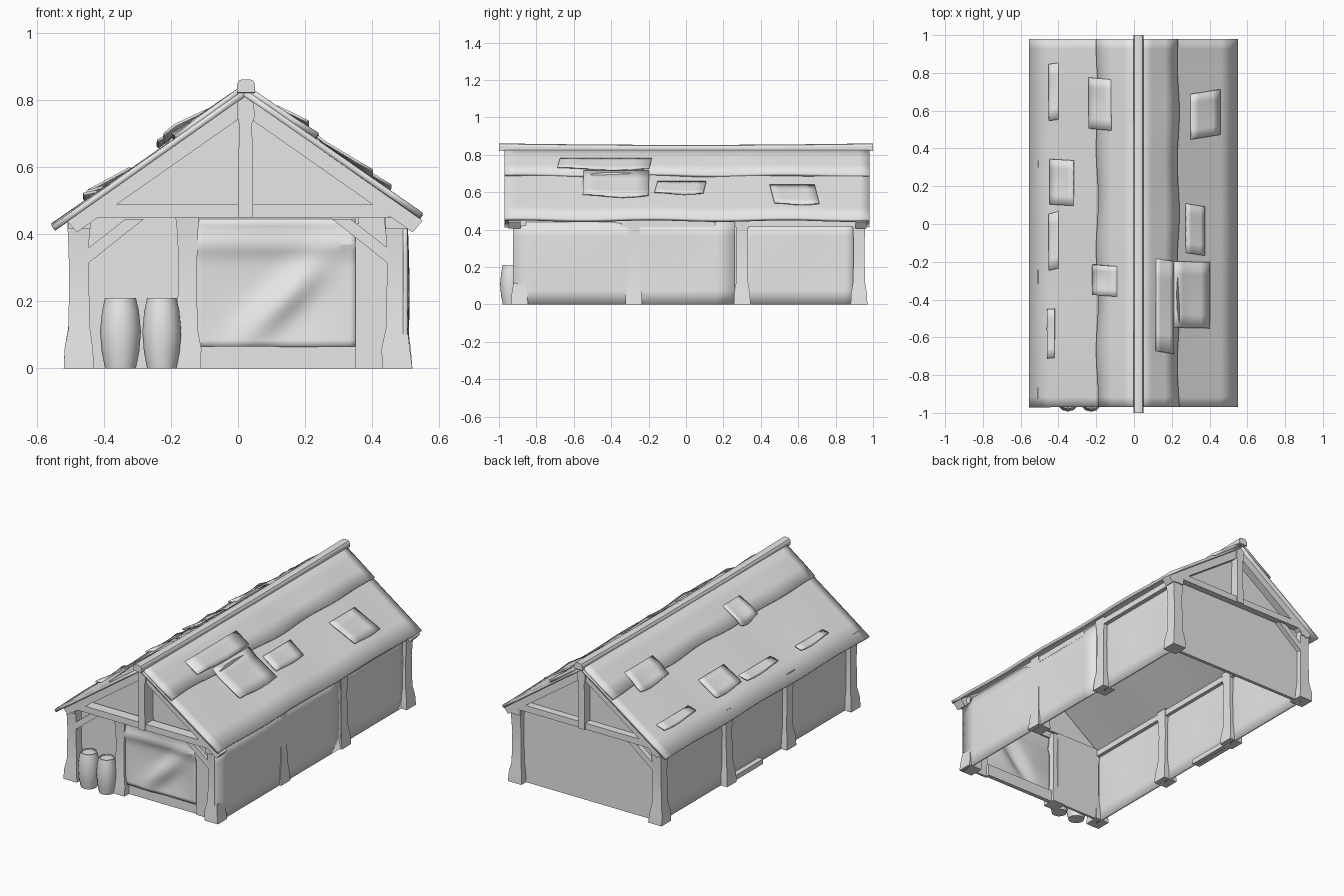
import bpy, bmesh, math, random

random.seed(4)
if "Cube" in bpy.data.objects:
    bpy.data.objects.remove(bpy.data.objects["Cube"], do_unlink=True)

clay = bpy.data.materials.new("light_grey")
clay.use_nodes = True
clay.diffuse_color = (0.8, 0.8, 0.8, 1)
clay.node_tree.nodes["Principled BSDF"].inputs["Base Color"].default_value = (0.8, 0.8, 0.8, 1)


def finish(name, bm, angle=30):
    bmesh.ops.recalc_face_normals(bm, faces=bm.faces)
    mesh = bpy.data.meshes.new(name)
    bm.to_mesh(mesh)
    bm.free()
    mesh.materials.append(clay)
    ob = bpy.data.objects.new(name, mesh)
    bpy.context.collection.objects.link(ob)
    bpy.ops.object.select_all(action='DESELECT')
    ob.select_set(True)
    bpy.context.view_layer.objects.active = ob
    bpy.ops.object.shade_smooth_by_angle(angle=math.radians(angle))
    return ob


def loft(name, rings, angle=30):
    """Closed solid through a series of equal rings of points."""
    bm = bmesh.new()
    rows = [[bm.verts.new(p) for p in ring] for ring in rings]
    n = len(rows[0])
    for a, b in zip(rows, rows[1:]):
        for i in range(n):
            j = (i + 1) % n
            bm.faces.new((a[i], a[j], b[j], b[i]))
    bm.faces.new(rows[0])
    bm.faces.new(rows[-1])
    return finish(name, bm, angle)


def prism(name, outline, y0, y1):
    return loft(name, [[(x, y, z) for x, z in outline] for y in (y0, y1)])


def box(name, x0, x1, y0, y1, z0, z1):
    return prism(name, [(x0, z0), (x1, z0), (x1, z1), (x0, z1)], y0, y1)


def sheet(name, func, nu, nv, thick):
    """Thin surface from a function of u and v, given thickness."""
    bm = bmesh.new()
    g = [[bm.verts.new(func(i / nu, j / nv)) for j in range(nv + 1)] for i in range(nu + 1)]
    for i in range(nu):
        for j in range(nv):
            bm.faces.new((g[i][j], g[i + 1][j], g[i + 1][j + 1], g[i][j + 1]))
    ob = finish(name, bm)
    mod = ob.modifiers.new("thickness", 'SOLIDIFY')
    mod.thickness = thick
    mod.offset = 0
    return ob


def post(name, x, y, top=0.46, scale=1.0):
    """Timber post with a flared foot and a slightly wider head."""
    rings = []
    for z, r in ((0, .045), (.06, .042), (.12, .032), (.3, .029), (.4, .032), (top, .037)):
        r *= scale
        dx = random.uniform(-.003, .003)
        rings.append([(x + dx + a * r, y + b * r, z) for a, b in ((-1, -1), (1, -1), (1, 1), (-1, 1))])
    return loft(name, rings)


RIDGE_X = 0.02


def roof_z(s):
    return 0.825 - 0.7 * abs(s)


# Corner posts and posts along the walls
for side, tag in ((-1, "right"), (1, "left")):
    for y, where in ((-.89, "front"), (-.28, "middle_front"), (.3, "middle_back"), (.925, "back")):
        post(f"{where}_post_{tag}", side * .472, y)
    # Wall plates under the eaves
    box(f"wall_plate_{tag}", side * .44, side * .505, -.94, .965, .415, .45)
post("front_inner_post", -.15, -.89, .45, .95)

# Side walls
def wall(name, x, y0, y1, wave):
    sheet(name, lambda u, v: (x + wave * math.sin(u * 7) * math.sin(v * 3.1),
                              y0 + (y1 - y0) * u, .44 * v), 12, 6, .014)

wall("left_cover_wall", .498, -.925, .262, .006)
wall("left_back_wall", .472, .3, .9, .003)
for i, (a, b) in enumerate(((-.89, -.28), (-.28, .3), (.3, .925))):
    wall(f"right_wall_{i + 1}", -.468, a, b, .003)
box("right_kerb", -.505, -.455, -.02, .27, 0, .03)

# Back wall and the flat parts of the front wall
box("back_wall", -.46, .46, .905, .925, 0, .46)
box("front_bay_wall", -.45, -.15, -.868, -.853, 0, .46)
box("front_side_panel", .35, .46, -.9, -.885, 0, .46)
box("front_sill", -.13, .36, -.89, -.865, 0, .07)
box("front_header", -.13, .36, -.905, -.885, .43, .46)


# Hanging cloth with a diagonal fold
def cloth(u, v):
    x, z = -.125 + .475 * u, .065 + .38 * v
    along = ((x - .05) * .7 + (z - .12) * .7) / .3
    across = (x - .05) * .7 - (z - .12) * .7
    fold = .035 * math.exp(-(across / .045) ** 2) * math.exp(-((along - .4) / .5) ** 2)
    hem = .012 * max(0, 1 - abs(v - .8) / .12)
    sag = .02 * math.sin(math.pi * u) * math.sin(math.pi * v)
    return (x, -.902 - fold - hem + sag, z)

sheet("front_cloth", cloth, 28, 20, .01)

# Gable trusses at both ends
for end, y0, y1, yp in (("front", -.95, -.885, -.875), ("back", .905, .965, .905)):
    box(f"{end}_tie_beam", -.44, .45, y0, y1, .45, .488)
    prism(f"{end}_king_post", [(.0, .45), (.045, .45), (.042, .73), (.05, .75), (.045, .81),
                               (-.003, .81), (-.003, .75), (.003, .73)], y0 - .008, y1 + .008)
    for side, tag in ((-1, "right"), (1, "left")):
        prism(f"{end}_rafter_{tag}", [(RIDGE_X + side * s, z) for s, z in
              ((0, .81), (.53, .44), (.5, .405), (0, .755))], y0, y1)
    prism(f"{end}_gable_panel", [(-.44, .46), (.48, .46), (RIDGE_X, .785)], yp, yp + .015)


# Diagonal braces
def brace(name, side, y0, y1):
    prism(name, [(side * x, z) for x, z in ((.45, .31), (.28, .445), (.335, .445), (.45, .355))], y0, y1)

brace("front_brace_right", -1, -.92, -.88)
brace("front_brace_left", 1, -.92, -.88)
brace("back_brace_right", -1, .91, .955)


# Roof slopes: a lower layer with a lapped upper layer
def slope(name, side, s0, s1, lift, nu):
    def surface(u, v):
        s = s0 + (s1 - s0) * u
        y = -.97 + 1.95 * v
        ripple = .004 * math.sin(v * 17 + side) * u
        edge = .006 * math.sin(v * 23 + side * 2) * (u == 1) * (lift > 0)
        return (RIDGE_X + side * (s + edge), y, roof_z(s) + lift + ripple)
    sheet(name, surface, nu, 36, .018)

for side, tag, eave in ((-1, "right", .57), (1, "left", .525)):
    slope(f"roof_lower_{tag}", side, 0, eave, -.005, 6)
    slope(f"roof_upper_{tag}", side, 0, .21, .012, 3)


# Loose patches lying on the roof, curled at the lower edge
def patch(name, x0, x1, y0, y1, lift):
    side = 1 if x0 > 0 else -1
    skew = random.uniform(-.025, .025)

    def surface(u, v):
        x = x0 + (x1 - x0) * u
        y = y0 + (y1 - y0) * v + skew * (u - .5)
        out = u if side > 0 else 1 - u
        base = .022 if abs(x - RIDGE_X) < .22 else .01
        return (x, y, roof_z(x - RIDGE_X) + base + lift * out * (.6 + .4 * math.cos(v * 5)))
    sheet(name, surface, 4, 5, .008)

patches = ((.30, .455, .46, .70, .014), (.275, .375, -.16, .1, .014), (.21, .40, -.55, -.2, .02),
           (.115, .21, -.68, -.19, .02), (-.45, -.40, .55, .85, .02), (-.24, -.12, .5, .77, .025),
           (-.445, -.32, .1, .34, .02), (-.45, -.40, -.24, .06, .02), (-.22, -.09, -.38, -.22, .03),
           (-.46, -.42, -.71, -.45, .02))
for i, p in enumerate(patches):
    patch(f"roof_patch_{i + 1}", *p)

# Ridge pole with a slight sag
rings = []
for k in range(9):
    t = k / 4 - 1
    zc = .832 + .008 * t * t
    rings.append([(.024 + a * .027, t, zc + b * .021) for a, b in
                  ((-1, -.9), (1, -.9), (1, .3), (.75, .85), (.4, 1), (-.4, 1), (-.75, .85), (-1, .3))])
loft("ridge_pole", rings)

# Barrels beside the entrance
for i, (x, y, s) in enumerate(((-.35, -.932, 1), (-.227, -.936, .95))):
    rings = []
    for z, r in ((0, .046), (.05, .056), (.11, .061), (.17, .055), (.21, .046), (.21, .04), (.204, .038)):
        rings.append([(x + s * r * math.cos(a * math.pi / 6), y + s * r * math.sin(a * math.pi / 6), z)
                      for a in range(12)])
    loft(f"barrel_{i + 1}", rings, 40)
